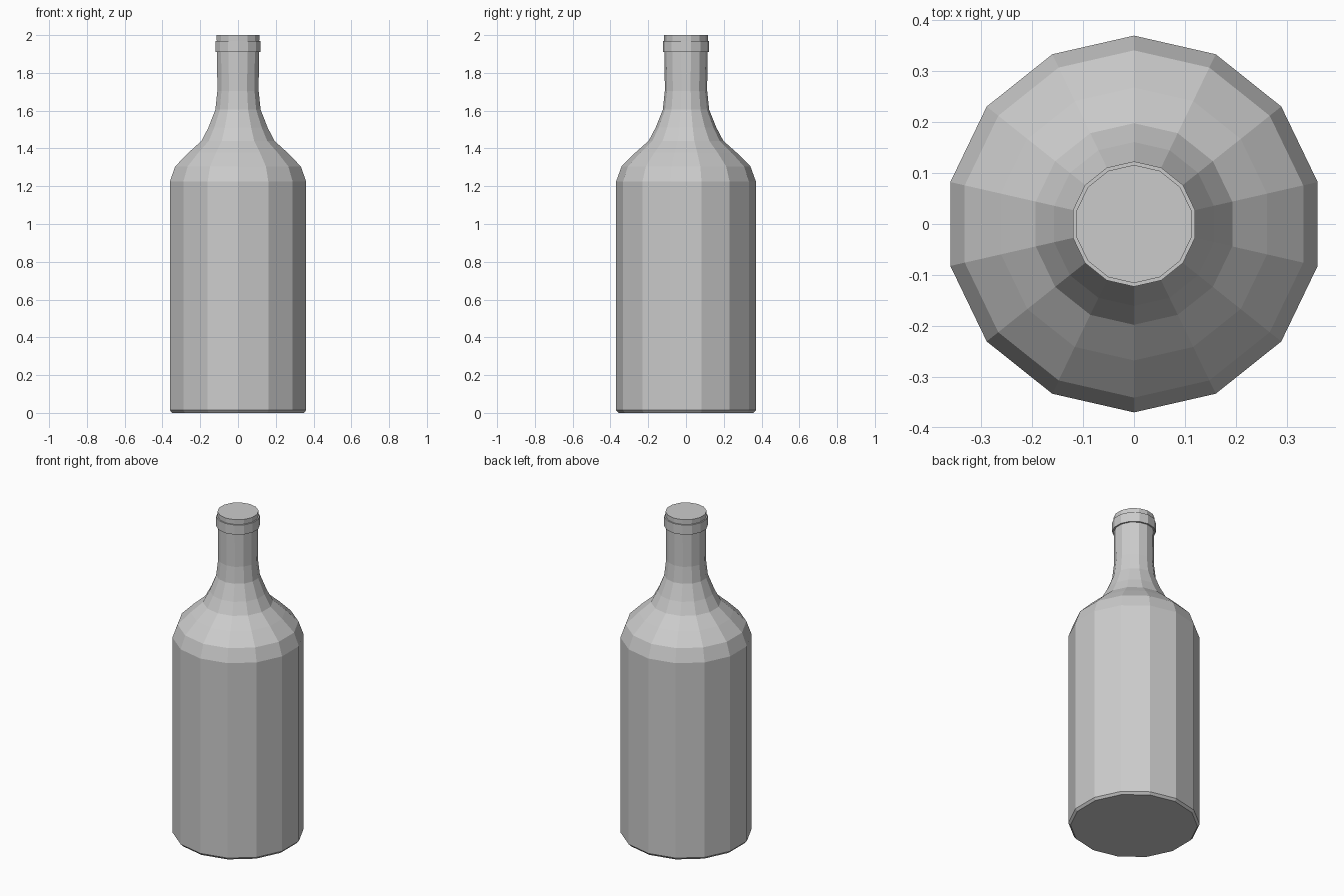
import bpy, bmesh, math

if "Cube" in bpy.data.objects:
    bpy.data.objects.remove(bpy.data.objects["Cube"])

SIDES = 14


def lathe(name, profile, loop=False):
    """Revolve (radius, z) points into a faceted solid with a vertex on +y."""
    bm = bmesh.new()
    rings = []
    for r, z in profile:
        angles = [math.pi / 2 + i * math.tau / SIDES for i in range(SIDES)]
        rings.append([bm.verts.new((r * math.cos(a), r * math.sin(a), z)) for a in angles])
    pairs = list(zip(rings, rings[1:]))
    if loop:
        pairs.append((rings[-1], rings[0]))
    else:
        bm.faces.new(rings[0])
        bm.faces.new(rings[-1])
    for lo, hi in pairs:
        for i in range(SIDES):
            j = (i + 1) % SIDES
            bm.faces.new((lo[i], lo[j], hi[j], hi[i]))
    bmesh.ops.recalc_face_normals(bm, faces=bm.faces)
    mesh = bpy.data.meshes.new(name)
    bm.to_mesh(mesh)
    bm.free()
    obj = bpy.data.objects.new(name, mesh)
    bpy.context.collection.objects.link(obj)
    return obj


# Bottle: chamfered base, straight body, sloped shoulder, flared neck, closed top
lathe("bottle_body", [
    (0.358, 0.0), (0.37, 0.014), (0.37, 1.225), (0.341, 1.305),
    (0.268, 1.378), (0.198, 1.44), (0.161, 1.51), (0.123, 1.605),
    (0.112, 1.705), (0.114, 1.91), (0.116, 2.0),
])

# Raised collar around the mouth
lathe("neck_collar", [(0.11, 1.91), (0.123, 1.91), (0.123, 1.97), (0.11, 1.97)], loop=True)
